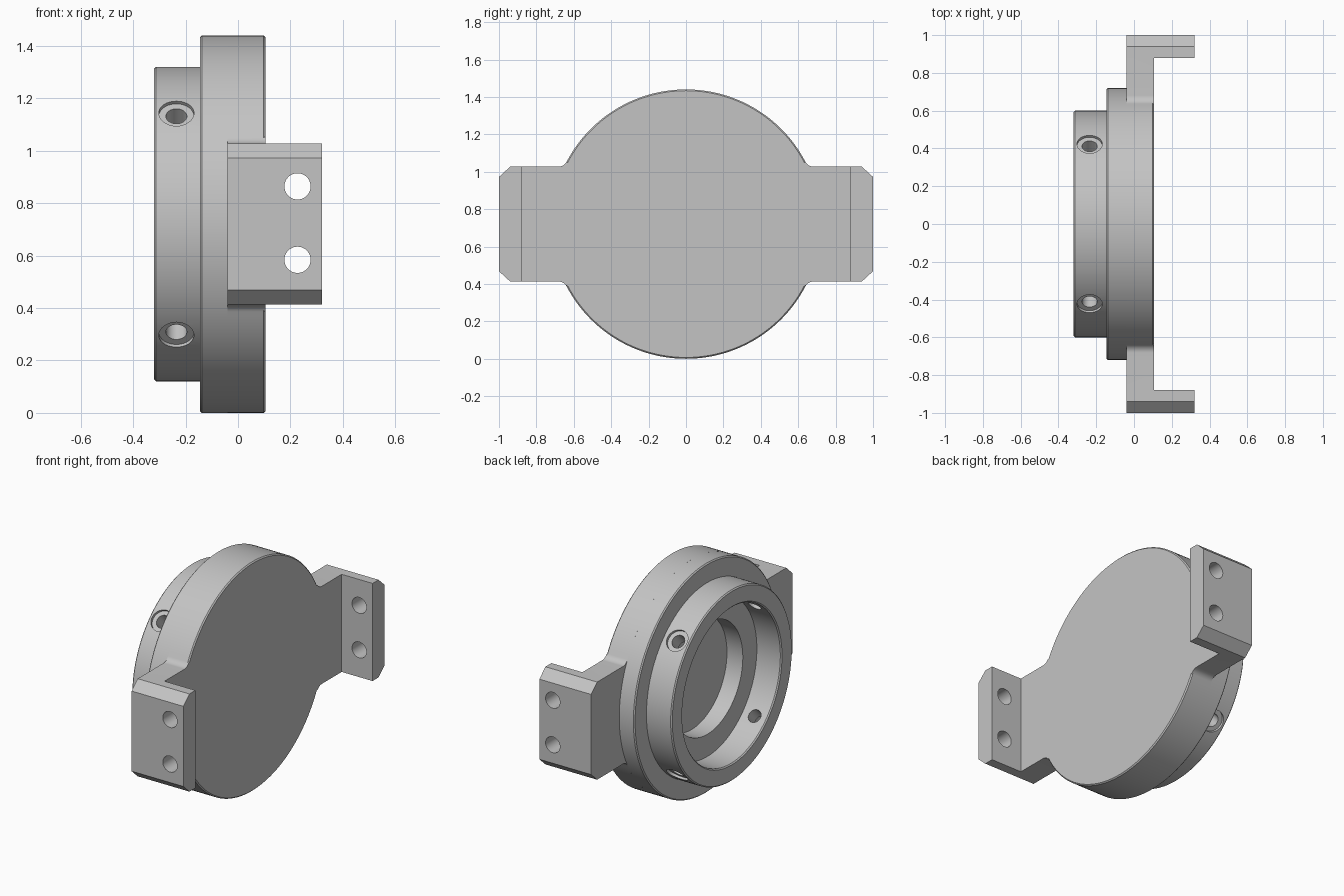
import bpy, bmesh, math
from mathutils import Matrix, Vector

if "Cube" in bpy.data.objects:
    bpy.data.objects.remove(bpy.data.objects["Cube"], do_unlink=True)

CZ = 0.72          # height of the disc axis
R = 0.72           # disc radius
HALF = 0.307       # half height of the side arms
FILLET = 0.05
EDGE = 0.007       # small edge break
BACK, FACE, TIP = -0.04, 0.105, 0.32

grey = bpy.data.materials.new("machined_grey")
grey.use_nodes = True
colour = (0.55, 0.55, 0.55, 1)
grey.diffuse_color = colour
grey.node_tree.nodes["Principled BSDF"].inputs["Base Color"].default_value = colour


def make_object(name, bm):
    bmesh.ops.recalc_face_normals(bm, faces=bm.faces)
    mesh = bpy.data.meshes.new(name)
    bm.to_mesh(mesh)
    bm.free()
    mesh.materials.append(grey)
    obj = bpy.data.objects.new(name, mesh)
    bpy.context.collection.objects.link(obj)
    return obj


def cylinder(bm, centre, axis, radius, length):
    turn = Vector(axis).to_track_quat("Z", "Y").to_matrix().to_4x4()
    bmesh.ops.create_cone(bm, cap_ends=True, segments=40, radius1=radius,
                          radius2=radius, depth=length,
                          matrix=Matrix.Translation(centre) @ turn)


def cut(obj, bm):
    cutter = make_object("cutter", bm)
    cutter.hide_render = True
    mod = obj.modifiers.new("cut", "BOOLEAN")
    mod.operation = "DIFFERENCE"
    mod.solver = "EXACT"
    mod.object = cutter
    bpy.context.view_layer.objects.active = obj
    bpy.ops.object.modifier_apply(modifier=mod.name)
    bpy.data.objects.remove(cutter, do_unlink=True)


def smooth(obj):
    bpy.ops.object.select_all(action="DESELECT")
    obj.select_set(True)
    bpy.context.view_layer.objects.active = obj
    bpy.ops.object.shade_smooth_by_angle(angle=math.radians(30))


def arc(cy, cz, radius, start, end, steps):
    angles = [start + (end - start) * i / steps for i in range(steps + 1)]
    return [(cy + radius * math.cos(a), cz + radius * math.sin(a)) for a in angles]


# Plate outline: one quarter in (y, z), then mirrored round the axis
fz = HALF + FILLET
fy = math.sqrt((R + FILLET) ** 2 - fz ** 2)
touch = math.atan2(fz, fy)
quarter = [(1, HALF - 0.055), (0.94, HALF)]
quarter += arc(fy, fz, FILLET, -math.pi / 2, touch - math.pi, 10)
quarter += arc(0, 0, R, touch, math.pi / 2, 36)[1:]
half = quarter + [(-y, z) for y, z in reversed(quarter[:-1])]
outline = half + [(-y, -z) for y, z in half]

bm = bmesh.new()
base = bm.faces.new([bm.verts.new((BACK, y, CZ + z)) for y, z in outline])
wall = bmesh.ops.extrude_face_region(bm, geom=[base], use_keep_orig=True)
bmesh.ops.translate(bm, vec=(TIP - BACK, 0, 0),
                    verts=[v for v in wall["geom"] if isinstance(v, bmesh.types.BMVert)])
plate = make_object("plate_with_brackets", bm)

# Clear the space between the two bracket lugs
bm = bmesh.new()
bmesh.ops.create_cube(bm, size=1, matrix=Matrix.Translation((FACE + 0.5, 0, CZ))
                      @ Matrix.Diagonal((1, 1.76, 2, 1)))
cut(plate, bm)

# Mounting holes through both lugs
bm = bmesh.new()
for side in (-1, 1):
    for dz in (-0.14, 0.14):
        cylinder(bm, (0.227, side * 0.94, CZ + 0.004 + dz), (0, 1, 0), 0.05, 0.3)
cut(plate, bm)

# Break the round edge of the face
bm = bmesh.new()
bm.from_mesh(plate.data)
rim = [e for e in bm.edges if all(abs(v.co.x - FACE) < 0.001
       and abs(v.co.z - CZ) > HALF + 0.02 for v in e.verts)]
bmesh.ops.bevel(bm, geom=rim, offset=EDGE, segments=1, affect="EDGES")
bm.to_mesh(plate.data)
bm.free()
smooth(plate)

# Stepped ring body: closed (x, radius) section spun round the x axis
section = [(BACK, 0.35), (BACK, R), (-0.145 + EDGE, R), (-0.145, R - EDGE),
           (-0.145, 0.6), (-TIP + EDGE, 0.6), (-TIP, 0.6 - EDGE),
           (-TIP, 0.49 + EDGE), (-TIP + EDGE, 0.49), (-0.15, 0.49), (-0.15, 0.35)]
steps = 144
bm = bmesh.new()
loops = []
for i in range(steps):
    a = 2 * math.pi * i / steps
    loops.append([bm.verts.new((x, r * math.cos(a), CZ + r * math.sin(a)))
                  for x, r in section])
for i in range(steps):
    p, q = loops[i], loops[(i + 1) % steps]
    for j in range(len(section)):
        k = (j + 1) % len(section)
        bm.faces.new((p[j], p[k], q[k], q[j]))
ring = make_object("stepped_ring", bm)

# Radial screw holes with shallow counterbores
for radius, inner, outer in ((0.067, 0.582, 0.7), (0.04, 0.42, 0.7)):
    bm = bmesh.new()
    for i in range(4):
        a = math.pi / 4 + i * math.pi / 2
        axis = Vector((0, math.cos(a), math.sin(a)))
        centre = Vector((-0.235, 0, CZ)) + axis * (inner + outer) / 2
        cylinder(bm, centre, axis, radius, outer - inner)
    cut(ring, bm)
smooth(ring)
